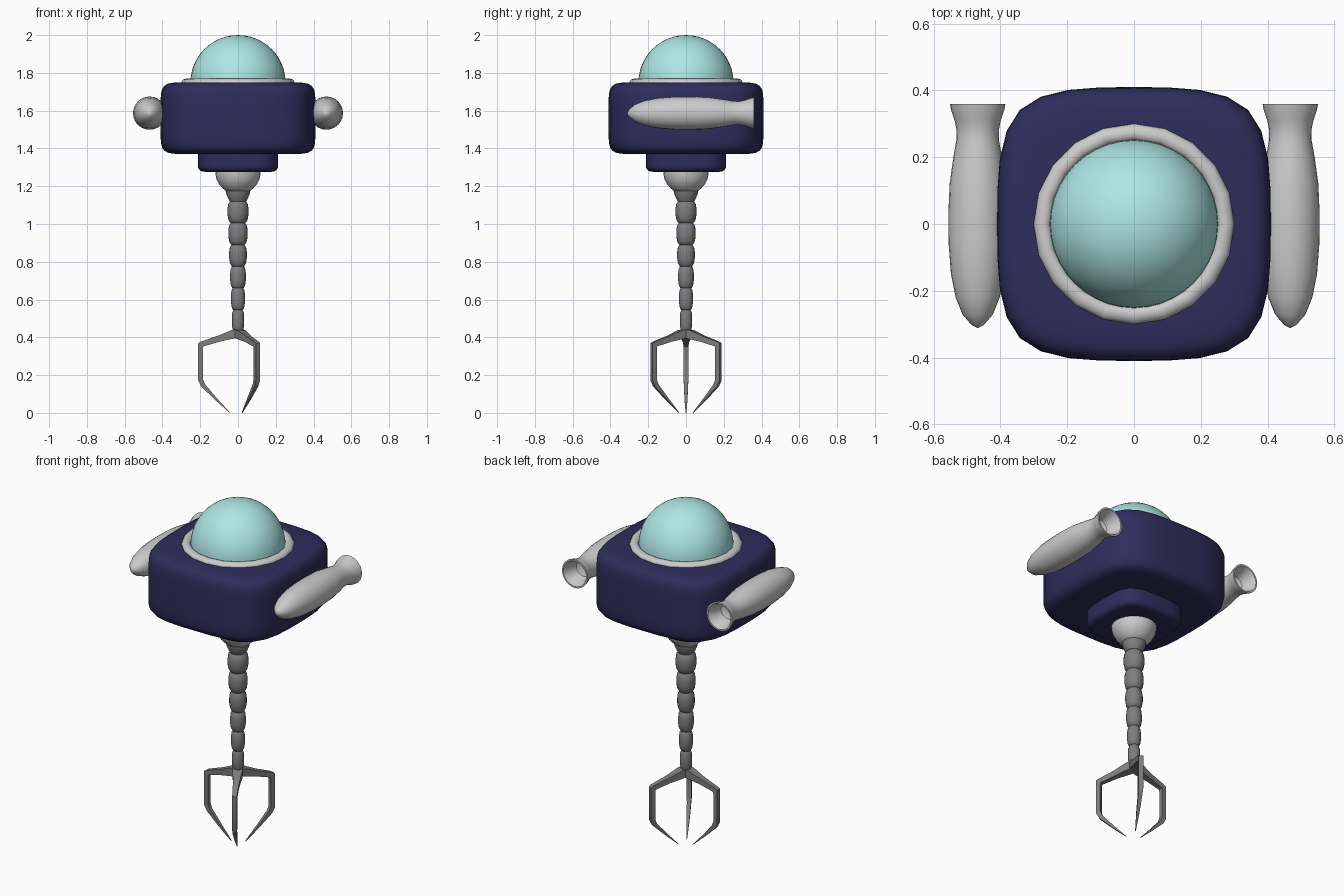
import bpy, bmesh, math
from mathutils import Matrix

if "Cube" in bpy.data.objects:
    bpy.data.objects.remove(bpy.data.objects["Cube"])


def material(name, rgb):
    m = bpy.data.materials.new(name)
    m.diffuse_color = (*rgb, 1)
    m.use_nodes = True
    m.node_tree.nodes["Principled BSDF"].inputs["Base Color"].default_value = m.diffuse_color
    return m


NAVY = material("navy", (0.028, 0.026, 0.105))
GLASS = material("glass", (0.42, 0.80, 0.78))
STEEL = material("dark_steel", (0.21, 0.21, 0.21))


def finish(bm, name, mat=None, angle=40):
    bmesh.ops.recalc_face_normals(bm, faces=bm.faces)
    me = bpy.data.meshes.new(name)
    bm.to_mesh(me)
    bm.free()
    ob = bpy.data.objects.new(name, me)
    bpy.context.collection.objects.link(ob)
    if mat:
        me.materials.append(mat)
    bpy.ops.object.select_all(action='DESELECT')
    bpy.context.view_layer.objects.active = ob
    ob.select_set(True)
    bpy.ops.object.shade_smooth_by_angle(angle=math.radians(angle))
    return ob


def bridge(bm, rings):
    for a, b in zip(rings, rings[1:]):
        n = len(a)
        for i in range(n):
            bm.faces.new((a[i], a[(i + 1) % n], b[(i + 1) % n], b[i]))


def lathe(name, profile, sides, mat=None, matrix=Matrix(), angle=40):
    """Revolve (radius, z) points round z."""
    bm = bmesh.new()
    rings = [[bm.verts.new((r * math.cos(math.tau * i / sides), r * math.sin(math.tau * i / sides), z))
              for i in range(sides)] for r, z in profile]
    bridge(bm, rings)
    bmesh.ops.remove_doubles(bm, verts=bm.verts, dist=1e-5)
    bm.transform(matrix)
    return finish(bm, name, mat, angle)


def soft_block(name, h, z0, z1, inset, k):
    """Square block, subdivided to soft rounded corners."""
    bm = bmesh.new()
    plan = [(1, 0), (1, 1), (0, 1), (-1, 1), (-1, 0), (-1, -1), (0, -1), (1, -1)]
    levels = [(h - inset, z0), (h, z0), (h, z0 + k), (h, z1 - k), (h, z1), (h - inset, z1)]
    rings = [[bm.verts.new((x * s, y * s, z)) for x, y in plan] for s, z in levels]
    bridge(bm, rings)
    for ring, z in ((rings[0], z0), (rings[-1], z1)):
        c = bm.verts.new((0, 0, z))
        for i in (0, 2, 4, 6):
            bm.faces.new((c, ring[i], ring[i + 1], ring[(i + 2) % 8]))
    ob = finish(bm, name, NAVY, 180)
    sub = ob.modifiers.new("soften", 'SUBSURF')
    sub.levels = sub.render_levels = 2
    return ob


# Body and the smaller block below it
soft_block("body", 0.41, 1.37, 1.75, 0.12, 0.11)
soft_block("lower_block", 0.213, 1.275, 1.42, 0.07, 0.05)

# Dome and its rim
lathe("dome", [(0.252 * math.cos(a), 1.748 + 0.252 * math.sin(a))
               for a in [math.pi / 2 * i / 12 for i in range(13)]], 40, GLASS)
lathe("dome_rim", [(0.25, 1.735), (0.30, 1.735), (0.30, 1.752), (0.292, 1.764), (0.275, 1.77),
                   (0.26, 1.767), (0.25, 1.755), (0.25, 1.735)], 20)

# Side pods with hollow flared nozzles
pod = [(0, -0.312), (0.018, -0.303), (0.046, -0.27), (0.066, -0.22), (0.08, -0.15), (0.087, -0.06),
       (0.088, 0.03), (0.084, 0.12), (0.073, 0.2), (0.064, 0.25), (0.063, 0.28), (0.069, 0.31),
       (0.08, 0.342), (0.083, 0.36), (0.074, 0.36), (0.058, 0.325), (0.045, 0.28), (0, 0.26)]
for side, label in ((-1, "left"), (1, "right")):
    lathe(label + "_pod", pod, 24, None,
          Matrix.Translation((side * 0.468, 0, 1.587)) @ Matrix.Rotation(-math.pi / 2, 4, 'X'))

# Arm socket
lathe("arm_socket", [(0, 1.30), (0.12, 1.30), (0.12, 1.265), (0.113, 1.235), (0.098, 1.208),
                     (0.08, 1.188), (0.06, 1.172), (0, 1.165)], 24)

# Segmented arm: collar followed by shrinking beads
arm = [(0, 1.19), (0.064, 1.183), (0.062, 1.16), (0.052, 1.135), (0.044, 1.12)]
for i in range(6):
    r, top = 0.056 - 0.0046 * i, 1.12 - 0.115 * i
    arm += [(r * f, top - 0.115 * t) for f, t in
            ((0.74, 0.0), (0.92, 0.12), (1, 0.35), (1, 0.6), (0.9, 0.86), (0.72, 0.99))]
arm += [(0.033, 0.425), (0, 0.425)]
lathe("arm", arm, 20, STEEL, angle=50)

# Claw fingers: (outer r, outer z, inner r, inner z, half width)
stations = [(-0.01, 0.444, -0.01, 0.40, 0.026), (0.035, 0.438, 0.03, 0.392, 0.026),
            (0.11, 0.407, 0.10, 0.376, 0.017), (0.20, 0.376, 0.184, 0.352, 0.013),
            (0.211, 0.368, 0.186, 0.34, 0.013), (0.211, 0.172, 0.186, 0.18, 0.013),
            (0.195, 0.14, 0.175, 0.152, 0.011), (0.12, 0.068, 0.112, 0.078, 0.008),
            (0.044, 0.0, 0.046, 0.006, 0.002)]
for n, deg in enumerate((180, 60, -60)):
    bm = bmesh.new()
    rings = [[bm.verts.new(p) for p in ((ro, -w, zo), (ro, w, zo), (ri, w, zi), (ri, -w, zi))]
             for ro, zo, ri, zi, w in stations]
    bridge(bm, rings)
    bm.faces.new(rings[0])
    bm.faces.new(rings[-1])
    bm.transform(Matrix.Rotation(math.radians(deg), 4, 'Z'))
    finish(bm, f"claw_finger_{n + 1}", STEEL, 30)
